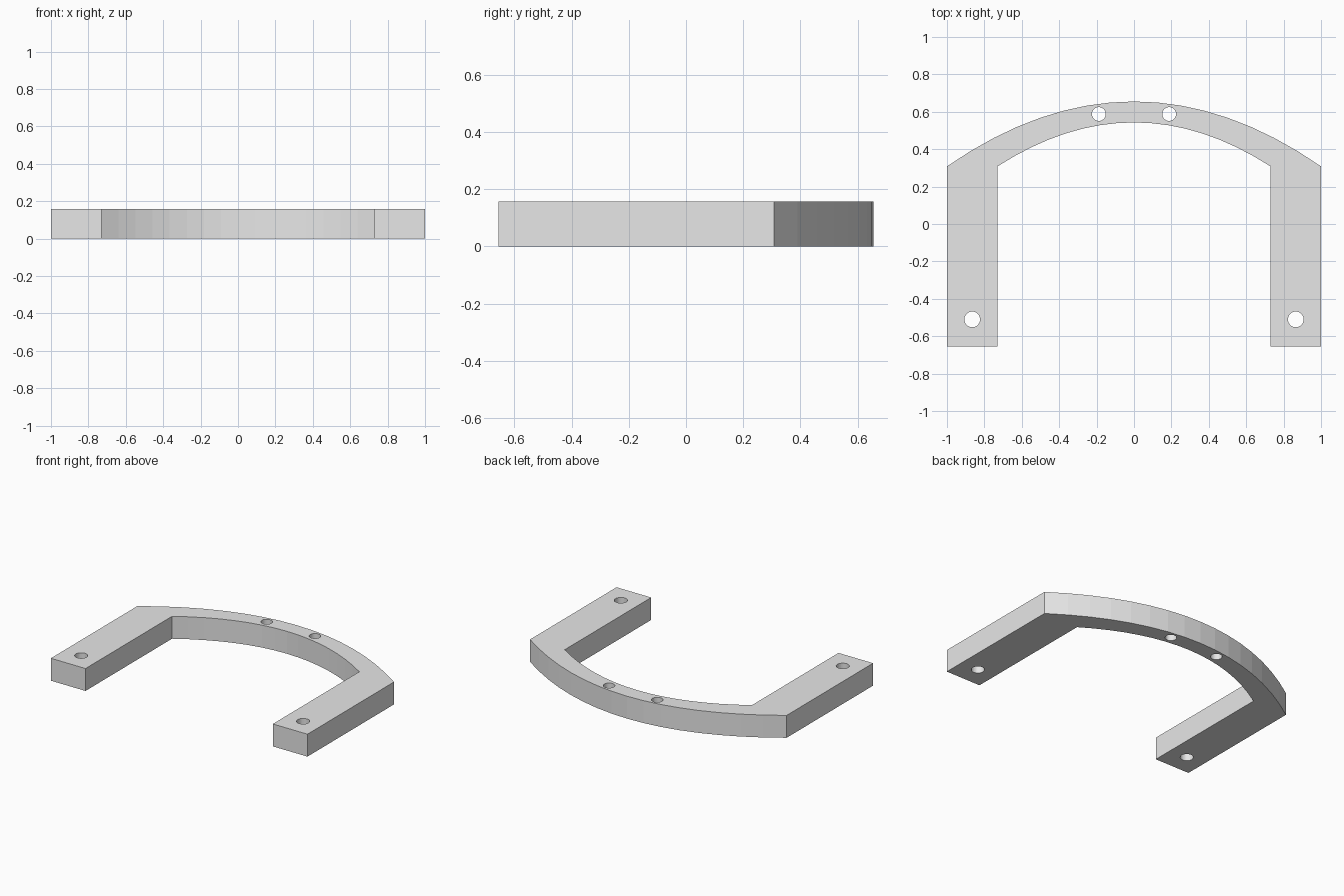
import bpy
import bmesh

cube = bpy.data.objects.get("Cube")
if cube:
    bpy.data.objects.remove(cube, do_unlink=True)

HEIGHT = 0.158
FRONT, SHOULDER = -0.655, 0.308
SEGMENTS = 16

grey = bpy.data.materials.new("light grey")
grey.use_nodes = True
grey.diffuse_color = (0.8, 0.8, 0.8, 1)
grey.node_tree.nodes["Principled BSDF"].inputs["Base Color"].default_value = (0.8, 0.8, 0.8, 1)


def add_object(name, bm):
    mesh = bpy.data.meshes.new(name)
    bm.to_mesh(mesh)
    bm.free()
    mesh.materials.append(grey)
    obj = bpy.data.objects.new(name, mesh)
    bpy.context.collection.objects.link(obj)
    return obj


def arch(half_width, crown):
    """Shallow parabola from the left shoulder over the crown to the right."""
    steps = [2 * i / SEGMENTS - 1 for i in range(SEGMENTS + 1)]
    return [(half_width * t, crown - (crown - SHOULDER) * t * t) for t in steps]


# Bracket outline: outer arch, right leg, inner arch, left leg
outer = arch(1.0, 0.655)
inner = arch(0.73, 0.543)
outline = ([(-1.0, FRONT)] + outer + [(1.0, FRONT), (0.73, FRONT)]
           + inner[::-1] + [(-0.73, FRONT)])

bm = bmesh.new()
base = bm.faces.new([bm.verts.new((x, y, 0)) for x, y in outline])
top = bmesh.ops.extrude_face_region(bm, geom=[base])["geom"]
bmesh.ops.translate(bm, vec=(0, 0, HEIGHT),
                    verts=[v for v in top if isinstance(v, bmesh.types.BMVert)])
bmesh.ops.recalc_face_normals(bm, faces=bm.faces)
bracket = add_object("arched_bracket", bm)

# Screw holes through the leg ends and the crown
for part, x, y, radius in (("leg", 0.865, -0.51, 0.042), ("crown", 0.188, 0.588, 0.037)):
    for side, sign in (("left", 1), ("right", -1)):
        bm = bmesh.new()
        bmesh.ops.create_cone(bm, cap_ends=True, segments=32, radius1=radius,
                              radius2=radius, depth=HEIGHT * 2)
        bmesh.ops.translate(bm, verts=bm.verts, vec=(sign * x, y, HEIGHT / 2))
        cutter = add_object(f"{part}_hole_cutter_{side}", bm)
        cutter.hide_render = True
        cutter.hide_set(True)
        hole = bracket.modifiers.new(f"{part}_hole_{side}", "BOOLEAN")
        hole.operation = "DIFFERENCE"
        hole.solver = "EXACT"
        hole.object = cutter
